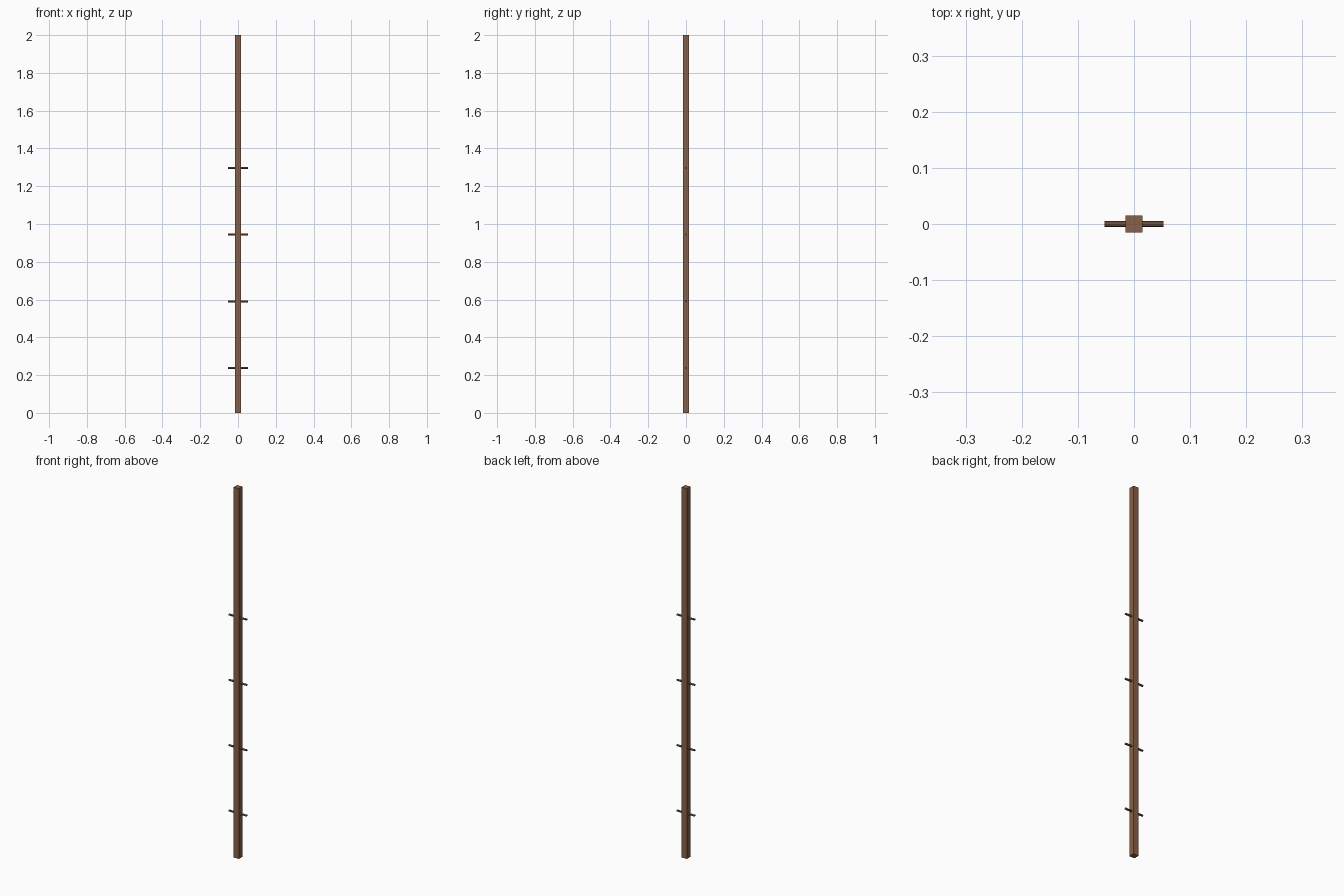
import bpy
from math import pi

if "Cube" in bpy.data.objects:
    bpy.data.objects.remove(bpy.data.objects["Cube"])

wood = bpy.data.materials.new("brown_wood")
wood.diffuse_color = (0.25, 0.12, 0.065, 1)
wood.use_nodes = True
wood.node_tree.nodes["Principled BSDF"].inputs["Base Color"].default_value = wood.diffuse_color

# Square upright post
bpy.ops.mesh.primitive_cube_add(size=1, location=(0, 0, 1))
post = bpy.context.object
post.name = "post"
post.scale = (0.031, 0.031, 2)
bpy.ops.object.transform_apply(location=False, rotation=False, scale=True)
post.data.materials.append(wood)

# Thin pegs running through the post
for i in range(4):
    bpy.ops.mesh.primitive_cylinder_add(vertices=8, radius=0.0053, depth=0.106,
                                        location=(0, 0, 0.238 + i * 0.353),
                                        rotation=(0, pi / 2, 0))
    peg = bpy.context.object
    peg.name = f"peg_{i + 1}"
    peg.data.materials.append(wood)
